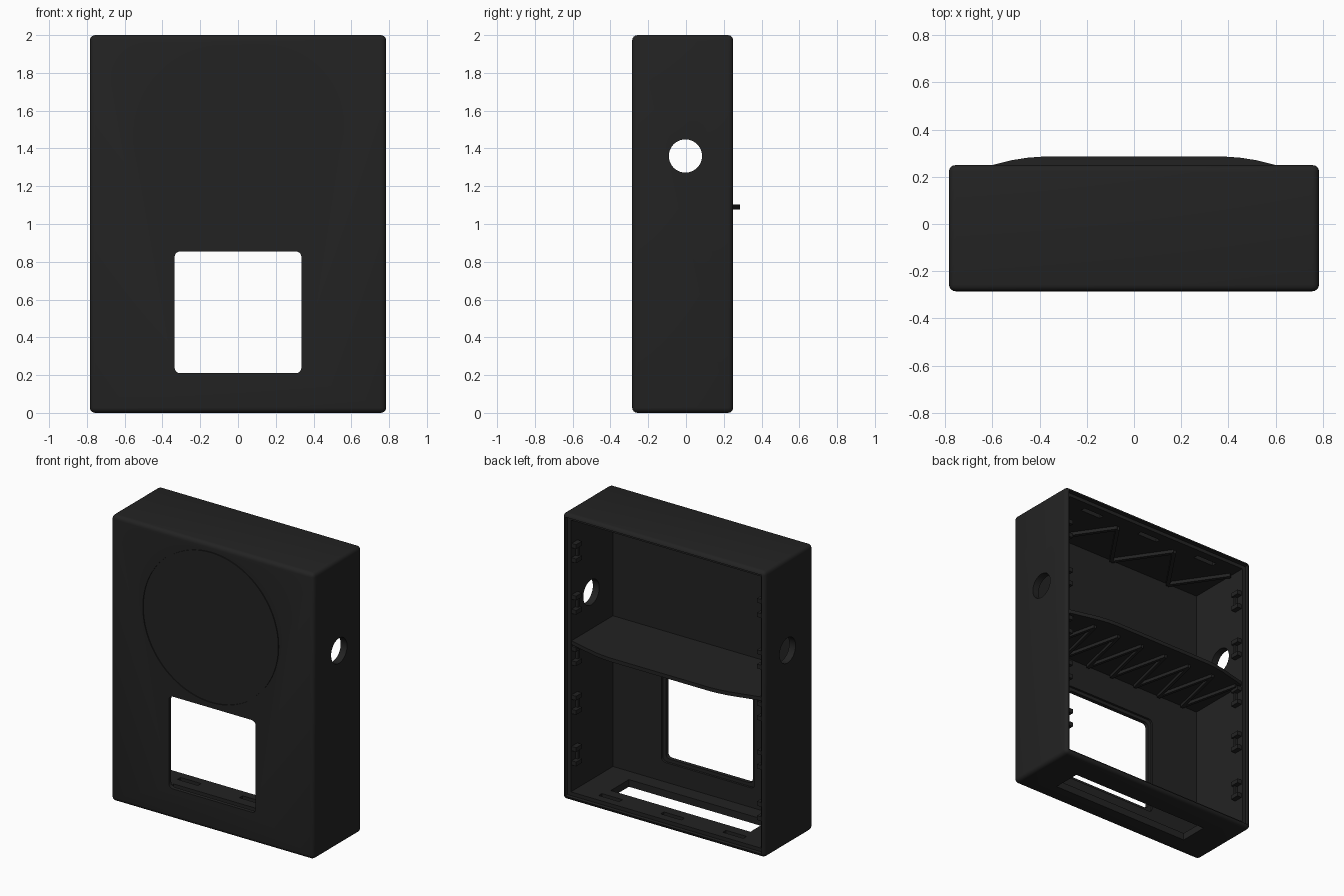
import bpy
import bmesh
import math
from mathutils import Matrix, Vector

if "Cube" in bpy.data.objects:
    bpy.data.objects.remove(bpy.data.objects["Cube"], do_unlink=True)

black = bpy.data.materials.new("matte black")
BLACK = (0.0165, 0.0165, 0.0165, 1)
black.use_nodes = True
black.diffuse_color = BLACK
black.node_tree.nodes["Principled BSDF"].inputs["Base Color"].default_value = BLACK
black.node_tree.nodes["Principled BSDF"].inputs["Roughness"].default_value = 0.7


def finish(name, bm):
    bmesh.ops.recalc_face_normals(bm, faces=bm.faces)
    mesh = bpy.data.meshes.new(name)
    bm.to_mesh(mesh)
    bm.free()
    mesh.materials.append(black)
    obj = bpy.data.objects.new(name, mesh)
    bpy.context.scene.collection.objects.link(obj)
    return obj


def add_box(bm, lo, hi):
    lo, hi = Vector(lo), Vector(hi)
    place = Matrix.Translation((lo + hi) / 2) @ Matrix.Diagonal((*(hi - lo), 1))
    bmesh.ops.create_cube(bm, size=1, matrix=place)


def box(name, lo, hi, radius=0, axis=None):
    """Box between two corners; rounds all edges, or those along one axis."""
    bm = bmesh.new()
    add_box(bm, lo, hi)
    if radius:
        edges = [e for e in bm.edges if axis is None
                 or abs((e.verts[0].co - e.verts[1].co)[axis]) > 1e-4]
        bmesh.ops.bevel(bm, geom=edges, offset=radius, segments=4, profile=0.5,
                        affect='EDGES')
    return finish(name, bm)


def add_prism_x(bm, sides, radius, x0, x1, y, z):
    place = (Matrix.Translation(((x0 + x1) / 2, y, z))
             @ Matrix.Rotation(math.pi / 2, 4, 'Y') @ Matrix.Rotation(math.pi / 2, 4, 'Z'))
    bmesh.ops.create_cone(bm, cap_ends=True, segments=sides, radius1=radius,
                          radius2=radius, depth=abs(x1 - x0), matrix=place)


def cut(obj, cutter):
    cutter.hide_render = True
    mod = obj.modifiers.new("cut", 'BOOLEAN')
    mod.operation = 'DIFFERENCE'
    mod.solver = 'EXACT'
    mod.object = cutter
    bpy.context.view_layer.update()
    graph = bpy.context.evaluated_depsgraph_get()
    mesh = bpy.data.meshes.new_from_object(obj.evaluated_get(graph))
    obj.modifiers.clear()
    obj.data = mesh
    bpy.data.objects.remove(cutter, do_unlink=True)


def port_cutter():
    bm = bmesh.new()
    add_prism_x(bm, 48, 0.088, -1, 1, -0.003, 1.36)
    return finish("port_cutter", bm)


# Case: rounded shell, open at the back with a stepped rim
case = box("case", (-0.784, -0.285, 0), (0.784, 0.25, 2), 0.028)
cut(case, box("cavity", (-0.735, -0.243, 0.05), (0.735, 0.4, 1.95)))
cut(case, box("rim_step", (-0.76, 0.222, 0.025), (0.76, 0.4, 1.975)))
cut(case, box("window", (-0.336, -0.5, 0.21), (0.336, -0.1, 0.855), 0.03, 1))
cut(case, box("window_rebate", (-0.36, -0.258, 0.186), (0.36, -0.1, 0.879), 0.03, 1))
cut(case, box("floor_vent", (-0.54, -0.14, -0.1), (0.54, 0.06, 0.1)))
cut(case, port_cutter())

# Latch slots in the floor and ceiling
slots = bmesh.new()
for x in (-0.48, 0, 0.48):
    for z in (0.04, 1.96):
        add_box(slots, (x - 0.08, 0.13, z - 0.02), (x + 0.08, 0.165, z + 0.02))
cut(case, finish("latch_slots", slots))

# Plain circular groove on the front
ring = bmesh.new()
for r in (0.521, 0.527):
    bmesh.ops.create_circle(ring, segments=96, radius=r)
bmesh.ops.bridge_loops(ring, edges=ring.edges)
solid = bmesh.ops.extrude_face_region(ring, geom=ring.faces[:])
bmesh.ops.translate(ring, vec=(0, 0, 0.02), verts=[
    v for v in solid["geom"] if isinstance(v, bmesh.types.BMVert)])
bmesh.ops.transform(ring, verts=ring.verts, matrix=Matrix.Translation((-0.01, -0.279, 1.42))
                    @ Matrix.Rotation(math.pi / 2, 4, 'X'))
cut(case, finish("front_groove", ring))


# Honeycomb relief panels, outside and inside the side walls
def honeycomb(name, x0, x1, y0, y1, z0, z1):
    panel = box(name, (min(x0, x1), y0, z0), (max(x0, x1), y1, z1))
    cells = bmesh.new()
    pitch = 0.268
    for column in range(-1, 3):
        y = -0.135 + column * pitch * 0.866
        for row in range(9):
            z = (row + 0.5 * (column % 2)) * pitch
            if z0 - 0.14 < z < z1 + 0.14 and y0 - 0.14 < y < y1 + 0.14:
                add_prism_x(cells, 6, 0.143, min(x0, x1) - 0.05, max(x0, x1) + 0.05, y, z)
    cut(panel, finish("cells", cells))
    cut(panel, port_cutter())
    return panel


for side, s in (("left", 1), ("right", -1)):
    honeycomb(side + "_outer_honeycomb", s * 0.782, s * 0.791, -0.245, 0.21, 0.03, 1.97)
    honeycomb(side + "_inner_honeycomb", s * 0.738, s * 0.715, -0.245, 0.13, 1.105, 1.952)

    # Clips along the inner rear edges
    clips = bmesh.new()
    for z in (0.3, 0.66, 1.0, 1.36, 1.72):
        for dz in (-0.05, 0.05):
            inner, outer = sorted((s * 0.70, s * 0.738))
            add_box(clips, (inner, 0.15, z + dz - 0.015), (outer, 0.215, z + dz + 0.015))
        inner, outer = sorted((s * 0.715, s * 0.738))
        add_box(clips, (inner, 0.15, z - 0.05), (outer, 0.17, z + 0.05))
    finish(side + "_clips", clips)

# Shelf with a bowed rear edge
half = [(0.737, -0.246), (0.737, 0.215), (0.6, 0.25), (0.52, 0.27), (0.45, 0.281), (0.38, 0.286)]
outline = half + [(-x, y) for x, y in reversed(half)]
shelf = bmesh.new()
face = shelf.faces.new([shelf.verts.new((x, y, 1.078)) for x, y in outline])
top = bmesh.ops.extrude_face_region(shelf, geom=[face])
bmesh.ops.translate(shelf, vec=(0, 0, 0.026), verts=[
    v for v in top["geom"] if isinstance(v, bmesh.types.BMVert)])
finish("shelf", shelf)


# Diagonal bracing below the shelf and the ceiling
def bracing(name, xs, y0, y1, z, height, width):
    bm = bmesh.new()
    for i in range(len(xs) - 1):
        a, b = Vector((xs[i], y0 if i % 2 else y1, z)), Vector((xs[i + 1], y1 if i % 2 else y0, z))
        d = b - a
        place = (Matrix.Translation((a + b) / 2) @ Matrix.Rotation(math.atan2(d.y, d.x), 4, 'Z')
                 @ Matrix.Diagonal((d.length, width, height, 1)))
        bmesh.ops.create_cube(bm, size=1, matrix=place)
    return finish(name, bm)


bracing("shelf_bracing", [-0.7 + 0.1 * i for i in range(15)], -0.23, 0.2, 1.068, 0.024, 0.02)
bracing("ceiling_bracing", [-0.72 + 0.24 * i for i in range(7)], -0.23, 0.12, 1.942, 0.03, 0.025)

# Crisp edges with smooth round corners
for obj in bpy.context.scene.objects:
    obj.select_set(obj.type == 'MESH')
    if obj.type == 'MESH':
        bpy.context.view_layer.objects.active = obj
bpy.ops.object.shade_smooth_by_angle(angle=math.radians(30))
